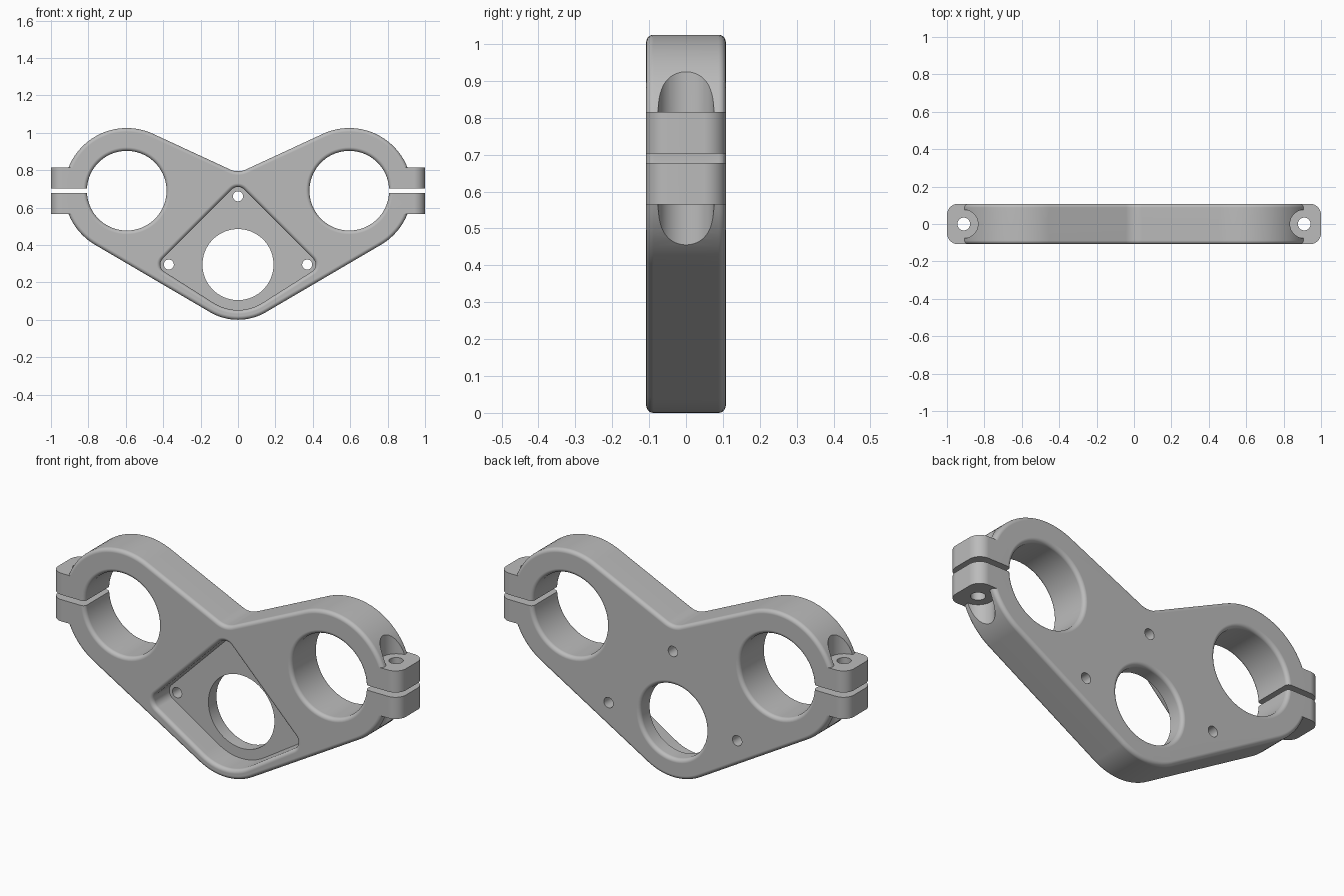
import bpy, bmesh, math

cube = bpy.data.objects.get("Cube")
if cube:
    bpy.data.objects.remove(cube, do_unlink=True)

HALF = 0.108       # half thickness of the plate
FILLET = 0.02      # rounding of rims
CLAMP_X, CLAMP_Z, CLAMP_R = 0.595, 0.69, 0.335
STEM_Z = 0.295
POCKET_FLOOR = 0.028

metal = bpy.data.materials.new("satin grey metal")
metal.use_nodes = True
GREY = (0.5, 0.5, 0.5, 1)
metal.diffuse_color = GREY
metal.node_tree.nodes["Principled BSDF"].inputs["Base Color"].default_value = GREY


def outline(circles, offset=0, steps=72):
    """Counter-clockwise belt around circles (u, v, r); negative r is a concave arc."""
    if len(circles) == 1:
        u, v, r = circles[0]
        return [(u + (r + offset) * math.cos(math.tau * i / steps),
                 v + (r + offset) * math.sin(math.tau * i / steps)) for i in range(steps)]
    normals = []
    for (u1, v1, r1), (u2, v2, r2) in zip(circles, circles[1:] + circles[:1]):
        du, dv = u2 - u1, v2 - v1
        normals.append(math.atan2(dv, du) - math.acos((r1 - r2) / math.hypot(du, dv)))
    points = []
    for i, (u, v, r) in enumerate(circles):
        start, end = normals[i - 1], normals[i]
        sweep = (end - start) % math.tau if r > 0 else -((start - end) % math.tau)
        count = max(6, round(abs(sweep) / math.tau * steps))
        for k in range(count + 1):
            a = start + sweep * k / count
            points.append((u + (r + offset) * math.cos(a), v + (r + offset) * math.sin(a)))
    return points


def loft(name, circles, layers, axis="Y", steps=72):
    """Closed solid through layers of (position along axis, outline offset)."""
    bm = bmesh.new()
    rings = []
    for w, offset in layers:
        rings.append([bm.verts.new((u, w, v) if axis == "Y" else (u, v, w))
                      for u, v in outline(circles, offset, steps)])
    for low, high in zip(rings, rings[1:]):
        for i in range(len(low)):
            bm.faces.new((low[i - 1], low[i], high[i], high[i - 1]))
    bm.faces.new(rings[0])
    bm.faces.new(rings[-1])
    bmesh.ops.recalc_face_normals(bm, faces=bm.faces)
    mesh = bpy.data.meshes.new(name)
    bm.to_mesh(mesh)
    bm.free()
    obj = bpy.data.objects.new(name, mesh)
    bpy.context.collection.objects.link(obj)
    mesh.materials.append(metal)
    return obj


def rim(side, sign, steps=5):
    """Quarter-round layers from the face (side -1 front, 1 back) inward."""
    layers = []
    for k in range(steps + 1):
        a = math.pi / 2 * k / steps
        layers.append((side * (HALF - FILLET * (1 - math.cos(a))),
                       sign * FILLET * (1 - math.sin(a))))
    return layers


def combine(target, tool, operation="DIFFERENCE"):
    """Apply a boolean and remove the tool."""
    mod = target.modifiers.new(operation.title(), "BOOLEAN")
    mod.operation, mod.solver, mod.object = operation, "EXACT", tool
    bpy.context.view_layer.objects.active = target
    bpy.ops.object.modifier_apply(modifier=mod.name)
    bpy.data.objects.remove(tool, do_unlink=True)


# Plate with rounded rims
plate_circles = [(0, STEM_Z, 0.295), (CLAMP_X, CLAMP_Z, CLAMP_R),
                 (0, 0.894, -0.1), (-CLAMP_X, CLAMP_Z, CLAMP_R)]
plate = loft("clamp_plate", plate_circles, rim(-1, -1) + rim(1, -1)[::-1], steps=96)

front_flare = [(-0.2, FILLET)] + rim(-1, 1)
back_flare = rim(1, 1)[::-1] + [(0.2, FILLET)]

for side in (-1, 1):
    # Bolt head recesses above and below the lugs
    for low, high in ((0.8, 1.1), (0.2, 0.58)):
        combine(plate, loft("recess_cutter", [(side * 0.91, 0, 0.076)],
                            [(low, 0), (high, 0)], "Z", 48))
    # Clamp lugs with rounded outer corners
    inner, outer = (0.82, 0.01), (0.94, 0.06)
    corners = [(x, s * (HALF - r), r) for s, pair in ((-1, (inner, outer)), (1, (outer, inner)))
               for x, r in pair]
    if side < 0:
        corners = [(-x, y, r) for x, y, r in reversed(corners)]
    combine(plate, loft("clamp_lug", corners, [(0.565, 0), (0.815, 0)], "Z", 48), "UNION")

for side in (-1, 1):
    # Clamp bore, lug bolt hole and clamping slot
    combine(plate, loft("bore_cutter", [(side * CLAMP_X, CLAMP_Z, 0.213)],
                        front_flare + back_flare))
    combine(plate, loft("bolt_cutter", [(side * 0.91, 0, 0.034)],
                        [(0.4, 0), (1.0, 0)], "Z", 32))
    slot = [(side * 0.9 + dx, dy, 0.01) for dx, dy in
            ((-0.17, -0.2), (0.17, -0.2), (0.17, 0.2), (-0.17, 0.2))]
    combine(plate, loft("slot_cutter", slot, [(0.678, 0), (0.703, 0)], "Z"))

# Front pocket
pocket = [(0, STEM_Z, 0.243), (0.37, STEM_Z, 0.045), (0, 0.66, 0.05), (-0.37, STEM_Z, 0.045)]
combine(plate, loft("pocket_cutter", pocket, front_flare + [(POCKET_FLOOR, 0)]))

# Stem bore, rounded only at the back
combine(plate, loft("stem_cutter", [(0, STEM_Z, 0.19)], [(-0.2, 0)] + back_flare))

# Small mounting holes
for x, z in ((0, 0.66), (-0.37, STEM_Z), (0.37, STEM_Z)):
    combine(plate, loft("mount_cutter", [(x, z, 0.027)], [(-0.2, 0), (0.2, 0)], steps=24))

# Smooth curved walls, crisp machined edges
bpy.ops.object.select_all(action="DESELECT")
plate.select_set(True)
bpy.context.view_layer.objects.active = plate
bpy.ops.object.shade_smooth_by_angle(angle=math.radians(30))
weighted = plate.modifiers.new("Weighted Normal", "WEIGHTED_NORMAL")
weighted.keep_sharp = True
